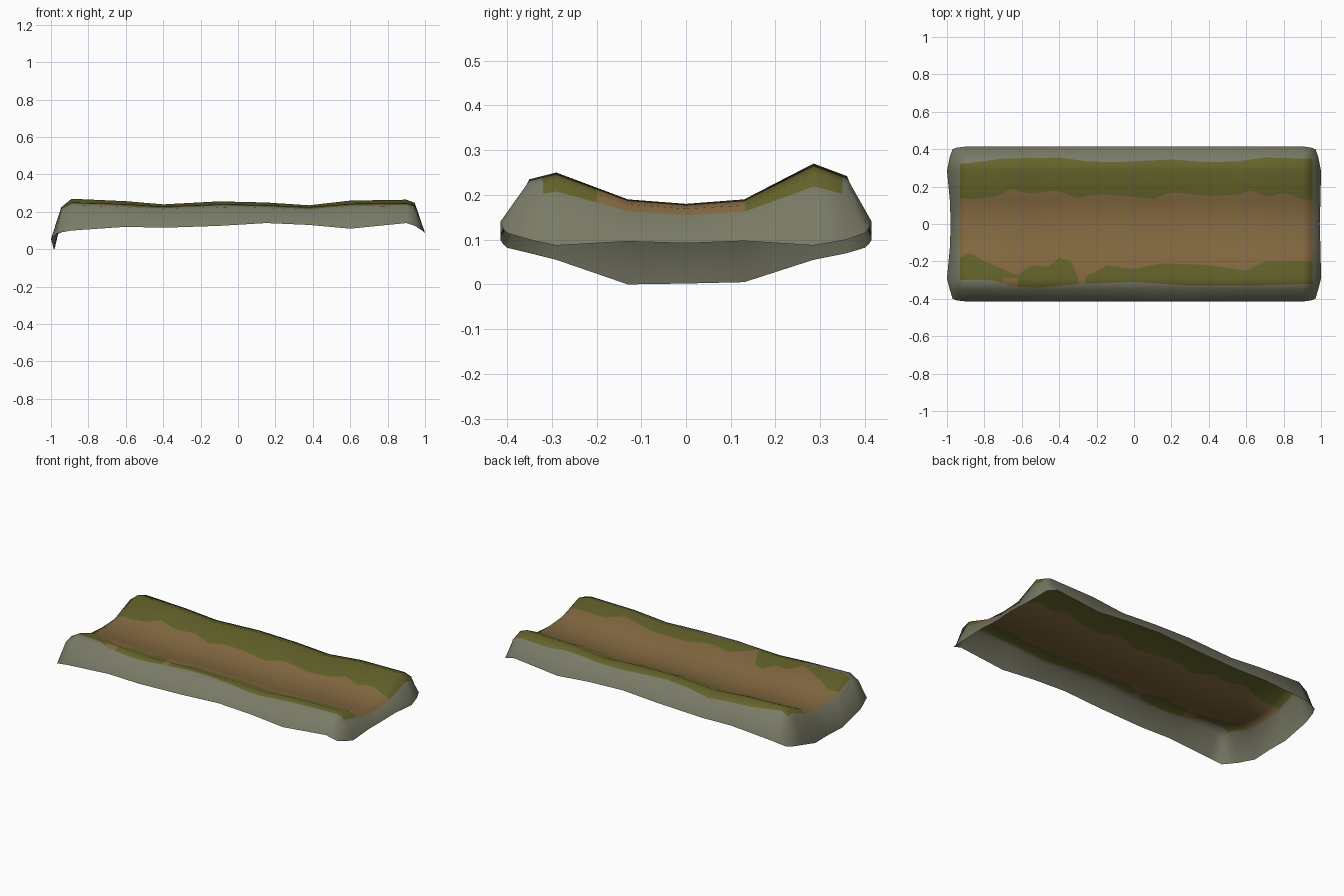
import bpy
from mathutils import Vector

if "Cube" in bpy.data.objects:
    bpy.data.objects.remove(bpy.data.objects["Cube"])

def material(name, rgb):
    m = bpy.data.materials.new(name)
    m.diffuse_color = (*rgb, 1)
    m.use_nodes = True
    m.node_tree.nodes["Principled BSDF"].inputs["Base Color"].default_value = m.diffuse_color
    return m

MATS = [material("grey_stone", (0.195, 0.195, 0.135)),
        material("olive_grass", (0.128, 0.125, 0.024)),
        material("brown_dirt", (0.235, 0.145, 0.053))]
GREY, GREEN, BROWN = 0, 1, 2

# Coarse trough: nominal columns (x), rows (y); outermost ones are the skirt
XS = [-1, -.945, -.89, -.6, -.4, -.1, .15, .38, .6, .9, .945, 1]
YS = [-.415, -.35, -.29, -.13, 0, .13, .285, .36, .415]
ROW_Z = [0, .235, .25, .19, .18, .19, .27, .242, 0]
ROW_W = [0, .7, .7, .5, .5, .6, 1, .9, 0]
COL_DZ = [0, -.045, 0, -.013, -.03, -.014, -.02, -.035, -.01, -.005, -.022, 0]
SIDE_Z = [0, .09, .10, .12, .115, .125, .14, .13, .11, .14, .125, 0]
LEFT_Z = [0, .07, .055, 0, .002, .005, .055, .07, 0]
RIGHT_Z = [0, .10, .087, .096, .092, .097, .087, .10, 0]
LEFT_X = [0, -.985, -1, -.985, -.98, -.985, -1, -.985, 0]
RIGHT_X = [0, .985, 1, .997, .993, .997, 1, .985, 0]
NX, NY = len(XS), len(YS)

def coarse(i, j):
    x, y = XS[i], YS[j]
    end, side = i in (0, NX - 1), j in (0, NY - 1)
    if end and side:                      # clipped corner
        return Vector((.97 * x, .40 if y > 0 else -.40, .082 if x < 0 else .115))
    if end:
        return Vector((LEFT_X[j], y, LEFT_Z[j])) if i == 0 else Vector((RIGHT_X[j], y, RIGHT_Z[j]))
    if side:
        if i in (1, NX - 2):
            y *= .985
        return Vector((x, y, SIDE_Z[i]))
    return Vector((x, y, ROW_Z[j] + ROW_W[j] * COL_DZ[i]))

P = [[coarse(i, j) for j in range(NY)] for i in range(NX)]

# Smooth normals of the coarse shape
N = [[Vector() for j in range(NY)] for i in range(NX)]
for i in range(NX - 1):
    for j in range(NY - 1):
        n = (P[i+1][j+1] - P[i][j]).cross(P[i][j+1] - P[i+1][j]).normalized()
        for a, b in ((i, j), (i+1, j), (i, j+1), (i+1, j+1)):
            N[a][b] += n
for col in N:
    for n in col:
        n.normalize()

def locate(vals, v):
    k = 0
    while k < len(vals) - 2 and v > vals[k+1]:
        k += 1
    return k, (v - vals[k]) / (vals[k+1] - vals[k])

def sample(G, x, y):
    i, s = locate(XS, x)
    j, t = locate(YS, y)
    return G[i][j].lerp(G[i+1][j], s).lerp(G[i][j+1].lerp(G[i+1][j+1], s), t)

def curve(points, x):
    k, t = locate([p[0] for p in points], x)
    t = min(max(t, 0), 1)
    return points[k][1] * (1 - t) + points[k+1][1] * t

# Ragged borders between dirt, grass and stone, as (x, y)
GRASS_OUT_FRONT = [(-.93, -.30), (-.75, -.30), (-.65, -.335), (-.5, -.34), (-.3, -.32),
                   (0, -.31), (.3, -.33), (.6, -.33), (.94, -.32)]
GRASS_IN_FRONT = [(-.93, -.18), (-.88, -.15), (-.8, -.2), (-.72, -.23), (-.63, -.28), (-.55, -.22),
                  (-.45, -.23), (-.4, -.18), (-.33, -.2), (-.3, -.28), (-.25, -.28), (-.15, -.22),
                  (0, -.24), (.15, -.21), (.4, -.22), (.6, -.25), (.7, -.2), (.93, -.2)]
GRASS_IN_BACK = [(-.93, .14), (-.85, .132), (-.72, .15), (-.67, .19), (-.55, .16), (-.42, .18),
                 (-.3, .14), (-.2, .16), (0, .145), (.1, .133), (.2, .17), (.4, .15), (.55, .155),
                 (.63, .18), (.72, .14), (.8, .17), (.9, .132)]
GRASS_OUT_BACK = [(-.93, .32), (-.85, .33), (-.7, .35), (-.4, .355), (-.25, .335), (-.1, .33),
                  (.2, .345), (.4, .33), (.55, .335), (.7, .355), (.9, .35)]

def rows(x):
    f = [curve(c, x) for c in (GRASS_OUT_FRONT, GRASS_IN_FRONT, GRASS_IN_BACK, GRASS_OUT_BACK)]
    return [YS[0], YS[1], f[0], YS[2], f[1], YS[3], YS[4], YS[5], f[2], YS[6], f[3], YS[7], YS[8]]

BAND = [GREY, GREY, GREEN, GREEN, BROWN, BROWN, BROWN, BROWN, GREEN, GREEN, GREY, GREY]

# Fine columns, with cuts where the stone ends begin
fx = sorted(set(XS + [-.93, .955] + [round(-.86 + .04 * k, 3) for k in range(44)]))
verts, norms, faces, mats = [], [], [], []
for x in fx:
    for y in rows(x):
        verts.append(sample(P, x, y))
        norms.append(sample(N, x, y).normalized())
R = len(BAND) + 1
for i in range(len(fx) - 1):
    mid = (fx[i] + fx[i+1]) / 2
    for j in range(R - 1):
        a = i * R + j
        faces.append((a, a + R, a + R + 1, a + 1))
        m = BAND[j]
        if mid < -.93 or mid > .955:
            m = GREY
        elif j in (2, 3) and (-.31 < mid < -.26 or (j == 2 and -.72 < mid < -.63)):
            m = BROWN                     # dirt breaking through the front grass
        mats.append(m)

# Open shell of the path piece
me = bpy.data.meshes.new("path_segment")
me.from_pydata(verts, [], faces)
for m in MATS:
    me.materials.append(m)
for p, m in zip(me.polygons, mats):
    p.material_index = m
    p.use_smooth = True
me.update()
me.normals_split_custom_set_from_vertices(norms)
bpy.context.collection.objects.link(bpy.data.objects.new("path_segment", me))
